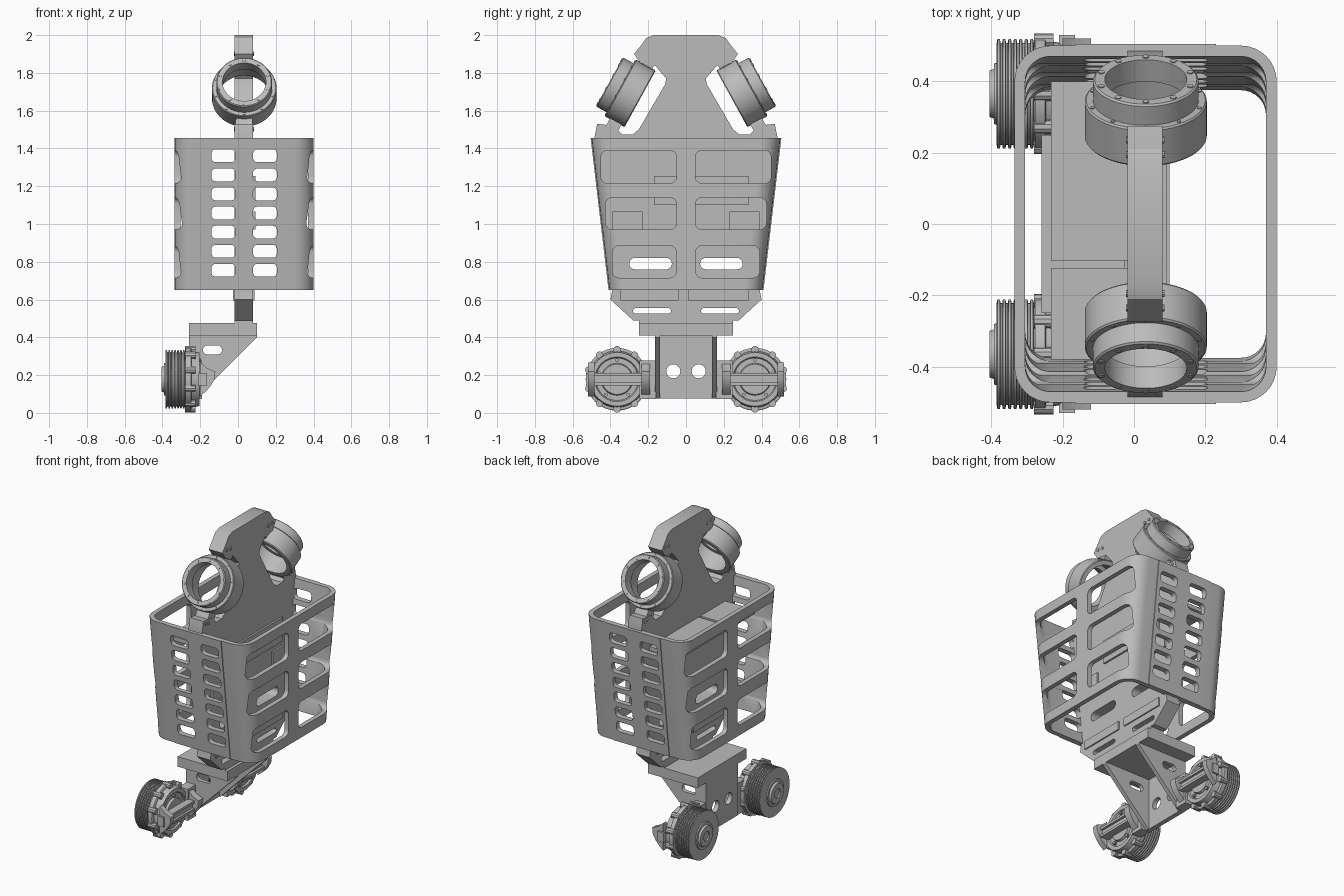
import bpy, bmesh, math
from mathutils import Vector, Matrix

if "Cube" in bpy.data.objects:
    bpy.data.objects.remove(bpy.data.objects["Cube"], do_unlink=True)

grey = bpy.data.materials.new("plain_grey")
grey.use_nodes = True
GREY = (0.5, 0.5, 0.5, 1)
grey.diffuse_color = GREY
for node in grey.node_tree.nodes:
    if node.type == 'BSDF_PRINCIPLED':
        node.inputs["Base Color"].default_value = GREY
made = []


def finish(name, bm, matrix=None):
    bmesh.ops.remove_doubles(bm, verts=bm.verts, dist=1e-5)
    bmesh.ops.recalc_face_normals(bm, faces=bm.faces)
    mesh = bpy.data.meshes.new(name)
    bm.to_mesh(mesh)
    bm.free()
    mesh.materials.append(grey)
    ob = bpy.data.objects.new(name, mesh)
    bpy.context.collection.objects.link(ob)
    if matrix:
        mesh.transform(matrix)
    made.append(ob)
    return ob


def add_prism(bm, pts, axis, lo, hi):
    place = {'x': lambda u, v, w: (w, u, v), 'y': lambda u, v, w: (u, w, v),
             'z': lambda u, v, w: (u, v, w)}[axis]
    a, b = [[bm.verts.new(place(u, v, w)) for u, v in pts] for w in (lo, hi)]
    bm.faces.new(a)
    bm.faces.new(b[::-1])
    for i in range(len(pts)):
        j = (i + 1) % len(pts)
        bm.faces.new((a[i], a[j], b[j], b[i]))


def prism(name, shapes, axis, lo, hi, matrix=None):
    bm = bmesh.new()
    for pts in shapes:
        add_prism(bm, pts, axis, lo, hi)
    return finish(name, bm, matrix)


def rounded(u0, u1, v0, v1, r, n=5):
    pts = []
    for k, (u, v) in enumerate(((u1 - r, v1 - r), (u0 + r, v1 - r), (u0 + r, v0 + r), (u1 - r, v0 + r))):
        for i in range(n + 1):
            t = (k + i / n) * math.pi / 2
            pts.append((u + r * math.cos(t), v + r * math.sin(t)))
    return pts


def rect(u0, u1, v0, v1):
    return [(u0, v0), (u1, v0), (u1, v1), (u0, v1)]


def circle(u, v, r, n=20):
    return [(u + r * math.cos(2 * math.pi * i / n), v + r * math.sin(2 * math.pi * i / n)) for i in range(n)]


def lathe(name, profile, matrix, closed=False, steps=56):
    # revolve (x, radius) points about the x axis
    bm = bmesh.new()
    vs = [bm.verts.new((x, 0, r)) for x, r in profile]
    es = [bm.edges.new(p) for p in zip(vs, vs[1:])]
    if closed:
        es.append(bm.edges.new((vs[-1], vs[0])))
    bmesh.ops.spin(bm, geom=vs + es, axis=(1, 0, 0), cent=(0, 0, 0), angle=2 * math.pi, steps=steps)
    return finish(name, bm, matrix)


def cut(ob, cutter):
    mod = ob.modifiers.new("cut", 'BOOLEAN')
    mod.object, mod.operation, mod.solver = cutter, 'DIFFERENCE', 'EXACT'
    bpy.context.view_layer.update()
    mesh = bpy.data.meshes.new_from_object(ob.evaluated_get(bpy.context.evaluated_depsgraph_get()))
    ob.modifiers.clear()
    ob.data = mesh


def drop(ob):
    made.remove(ob)
    bpy.data.objects.remove(ob, do_unlink=True)


def mirrored(half):
    return half + [(-y, z) for y, z in reversed(half)]


# Central plate with pill slots
half = [(0.17, 2), (0.21, 1.985), (0.235, 1.95), (0.275, 1.9), (0.24, 1.85), (0.165, 1.84), (0.105, 1.77),
        (0.11, 1.74), (0.25, 1.5), (0.28, 1.475), (0.34, 1.475), (0.38, 1.52), (0.47, 1.53),
        (0.485, 1.455), (0.39, 0.65), (0.4, 0.6), (0.28, 0.49)]
plate = prism("central_plate", [mirrored(half)], 'x', -0.018, 0.08)
slots = []
for s in (-1, 1):
    for a, b, z, h in ((0.08, 0.28, 0.54, 0.015), (0.075, 0.3, 0.79, 0.03)):
        slots.append(rounded(min(s * a, s * b), max(s * a, s * b), z - h, z + h, h - 0.001))
cutter = prism("slot_cutter", slots, 'x', -0.2, 0.2)
cut(plate, cutter)
drop(cutter)

# Thin pads on the plate and shelf panels beside it
prism("upper_pad", [rect(-0.17, 0.33, 1.1, 1.255)], 'x', 0.08, 0.092)
prism("middle_pads", [rect(-0.39, -0.23, 0.97, 1.065), rect(0.23, 0.39, 0.97, 1.065)], 'x', 0.08, 0.092)
prism("lower_pads", [rect(-0.35, -0.04, 0.595, 0.65), rect(0.01, 0.33, 0.595, 0.65)], 'x', -0.026, 0.088)
prism("shelf_panels", [rect(-0.232, -0.016, -0.104, 0.4), rect(-0.232, -0.016, -0.38, -0.123)], 'z', 1.297, 1.323)

# Tapered basket shell
Z0, Z1, Y0, Y1 = 0.65, 1.455, 0.405, 0.5
bm = bmesh.new()
loops = []
for t, z, y in ((0, Z0, Y0), (0, Z1, Y1), (0.03, Z1, Y1), (0.03, Z0, Y0)):
    ring = rounded(-0.335 + t, 0.4 - t, -y + t, y - t, 0.1 - t, 8)
    loops.append([bm.verts.new((u, v, z)) for u, v in ring])
for k in range(4):
    a, b = loops[k], loops[(k + 1) % 4]
    for i in range(len(a)):
        j = (i + 1) % len(a)
        bm.faces.new((a[i], a[j], b[j], b[i]))
basket = finish("basket", bm)
# Slightly raised end panels
ends = [[(s * (Y0 - 0.01), Z0), (s * (Y0 + 0.005), Z0), (s * (Y1 + 0.005), Z1), (s * (Y1 - 0.01), Z1)] for s in (-1, 1)]
panels = prism("end_panels", ends, 'x', -0.165, 0.23)
vents = [rounded(x, x + 0.126, z - 0.034, z + 0.034, 0.022) for x in (-0.14, 0.08)
         for z in [0.755 + 0.101 * i for i in range(7)]]
cutter = prism("vent_cutter", vents, 'y', -0.8, 0.8)
cut(basket, cutter)
cut(panels, cutter)
drop(cutter)
windows = []
for z0, z1, y in ((1.215, 1.39, 0.45), (0.97, 1.14, 0.425), (0.715, 0.885, 0.39)):
    windows += [rounded(0.05, y, z0, z1, 0.035), rounded(-y, -0.05, z0, z1, 0.035)]
cutter = prism("window_cutter", windows, 'x', -0.8, 0.8)
cut(basket, cutter)
drop(cutter)

# Tilted clamp rings with screws and mounting tabs
for s in (-1, 1):
    side = "front" if s < 0 else "back"
    n = Vector((0, s * 0.876, 0.482)).normalized()
    m = Matrix.Translation((0.033, s * 0.405, 1.752)) @ n.to_track_quat('X', 'Z').to_matrix().to_4x4()
    lathe(side + "_clamp_ring", [(0, 0.115), (0, 0.143), (-0.005, 0.148), (-0.065, 0.148), (-0.065, 0.167),
                                 (-0.07, 0.171), (-0.18, 0.171), (-0.185, 0.167), (-0.185, 0.14), (-0.07, 0.14),
                                 (-0.07, 0.115)], m, closed=True)
    dots = [2 * math.pi * (i + 0.5) / 10 for i in range(10)]
    prism(side + "_face_screws", [circle(0.131 * math.cos(t), 0.131 * math.sin(t), 0.009, 10) for t in dots],
          'x', -0.01, 0.003, m)
    prism(side + "_rim_screws", [circle(0.158 * math.cos(t), 0.158 * math.sin(t), 0.006, 8) for t in dots],
          'x', -0.08, -0.062, m)
    tabs = [rounded(-0.045, 0.045, v - 0.035, v + 0.035, 0.012) for v in (-0.2, 0.2)]
    prism(side + "_ring_tabs", tabs, 'x', -0.165, -0.095, m)
    bolts = [circle(s * y, z, 0.01, 10) for y, z in ((0.195, 1.9), (0.235, 1.905), (0.42, 1.5), (0.45, 1.505))]
    prism(side + "_tab_bolts", bolts, 'x', -0.022, 0.085)

# Base block and bracket
prism("base_plate", [rect(-0.26, 0.1, -0.25, 0.25)], 'z', 0.41, 0.475)
prism("base_spacer", [rect(-0.018, 0.08, -0.25, 0.25)], 'z', 0.47, 0.495)
wall = prism("bracket_wall", [rect(-0.162, 0.162, 0.075, 0.415)], 'x', -0.26, -0.23)
cutter = prism("hole_cutter", [circle(y, 0.22, 0.037) for y in (-0.067, 0.067)], 'x', -0.4, 0)
cut(wall, cutter)
drop(cutter)
gusset = [(-0.26, 0.075), (-0.225, 0.075), (0.1, 0.4), (0.1, 0.412), (-0.26, 0.412)]
cutter = prism("gusset_cutter", [rounded(-0.185, -0.085, 0.31, 0.357, 0.022)], 'y', -0.5, 0.5)
for s in (-1, 1):
    g = prism("bracket_gusset", [gusset], 'y', s * 0.137, s * 0.164)
    cut(g, cutter)
drop(cutter)

# Ribbed wheels with hubs, lugs and mounting arms
ribs = []
for i in range(7):
    x = -0.385 + i * 0.0155
    ribs += [(x, 0.143), (x + 0.002, 0.154), (x + 0.009, 0.154), (x + 0.011, 0.143)]
wheel = [(-0.385, 0), (-0.385, 0.135)] + ribs + [
    (-0.277, 0.143), (-0.277, 0.166), (-0.25, 0.166), (-0.246, 0.16), (-0.246, 0.15), (-0.205, 0.142),
    (-0.205, 0.118), (-0.215, 0.112), (-0.215, 0.085), (-0.2, 0.08), (-0.2, 0)]
cap = [(-0.37, 0.09), (-0.392, 0.085), (-0.392, 0.07), (-0.405, 0.065), (-0.405, 0.03), (-0.398, 0.027), (-0.398, 0)]
for s in (-1, 1):
    side = "front" if s < 0 else "back"
    m = Matrix.Translation((0, s * 0.365, 0.178))
    lathe(side + "_wheel", wheel, m)
    lathe(side + "_wheel_cap", cap, m)
    spokes = [2 * math.pi * (i + 0.5) / 10 for i in range(10)]
    prism(side + "_wheel_lugs", [circle(0.157 * math.cos(t), 0.157 * math.sin(t), 0.02, 10) for t in spokes],
          'x', -0.28, -0.225, m)
    prism(side + "_hub_bolts", [circle(0.1 * math.cos(t), 0.1 * math.sin(t), 0.01, 10) for t in spokes[::2]],
          'x', -0.22, -0.197, m)
    # Cross bar stepping up towards the inner side
    prism(side + "_hub_bar", [rect(-0.165, 0.165, -0.032, 0.032)], 'x', -0.21, -0.165, m)
    prism(side + "_hub_rails", [rect(-0.14, 0.14, v - 0.008, v + 0.008) for v in (-0.025, 0.025)],
          'x', -0.17, -0.15, m)
    clamp = [(-0.2, 0.09), (-0.165, 0.06), (-0.12, 0.04), (-0.125, 0.0), (-0.145, -0.035), (-0.165, -0.06), (-0.2, -0.09)]
    prism(side + "_clamp_block", [clamp], 'y', -s * 0.13, -s * 0.175, m)
    prism(side + "_outer_clamp", [clamp], 'y', s * 0.12, s * 0.155, m)
    prism(side + "_mount_arm", [rect(-0.255, -0.19, -0.105, 0.1)], 'y', -s * 0.12, -s * 0.205, m)

# Smooth round surfaces, keep hard edges
bpy.ops.object.select_all(action='DESELECT')
for ob in made:
    ob.select_set(True)
bpy.context.view_layer.objects.active = made[0]
bpy.ops.object.shade_smooth_by_angle(angle=math.radians(30))
